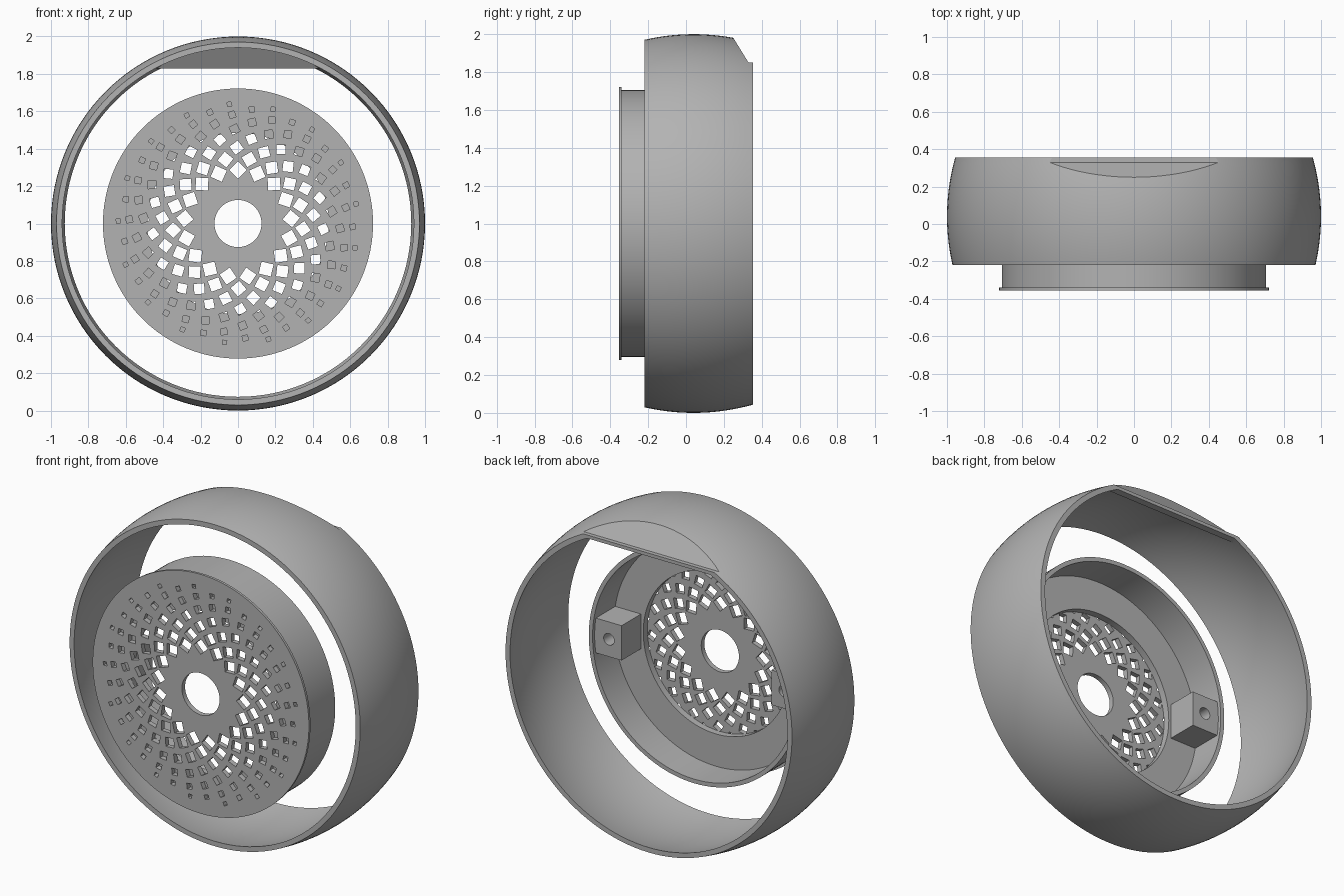
import bpy, bmesh, math
from mathutils import Matrix, Vector

if "Cube" in bpy.data.objects:
    bpy.data.objects.remove(bpy.data.objects["Cube"], do_unlink=True)

CENTRE = Vector((0, 0, 1))

grey = bpy.data.materials.new("plain grey")
grey.use_nodes = True
grey.diffuse_color = (0.45, 0.45, 0.45, 1)
grey.node_tree.nodes["Principled BSDF"].inputs["Base Color"].default_value = grey.diffuse_color


def make(name, bm):
    bmesh.ops.recalc_face_normals(bm, faces=bm.faces)
    mesh = bpy.data.meshes.new(name)
    bm.to_mesh(mesh)
    bm.free()
    mesh.materials.append(grey)
    obj = bpy.data.objects.new(name, mesh)
    bpy.context.collection.objects.link(obj)
    return obj


def revolve(name, profile, closed=False, steps=128):
    """Spin (radius, y) points about the y axis through CENTRE."""
    bm = bmesh.new()
    verts = [bm.verts.new((r, y, CENTRE.z)) for r, y in profile]
    pairs = list(zip(verts, verts[1:]))
    if closed:
        pairs.append((verts[-1], verts[0]))
    edges = [bm.edges.new(p) for p in pairs]
    bmesh.ops.spin(bm, geom=verts + edges, cent=CENTRE, axis=(0, 1, 0),
                   angle=math.tau, steps=steps)
    bmesh.ops.remove_doubles(bm, verts=bm.verts, dist=1e-5)
    return make(name, bm)


def prism(name, points, half_width=0.8):
    """Extrude a (y, z) outline along x."""
    bm = bmesh.new()
    face = bm.faces.new([bm.verts.new((-half_width, y, z)) for y, z in points])
    ext = bmesh.ops.extrude_face_region(bm, geom=[face])["geom"]
    moved = [g for g in ext if isinstance(g, bmesh.types.BMVert)]
    bmesh.ops.translate(bm, verts=moved, vec=(2 * half_width, 0, 0))
    return make(name, bm)


def add_box(bm, location, size, turn=0):
    mat = (Matrix.Translation(location) @ Matrix.Rotation(turn, 4, 'Y')
           @ Matrix.Diagonal((*size, 1)))
    bmesh.ops.create_cube(bm, size=1, matrix=mat)


def add_rod(bm, location, radius, depth, segments=48):
    mat = Matrix.Translation(location) @ Matrix.Rotation(math.pi / 2, 4, 'X')
    bmesh.ops.create_cone(bm, cap_ends=True, segments=segments, radius1=radius,
                          radius2=radius, depth=depth, matrix=mat)


def cut(obj, cutter):
    """Subtract the cutter, bake the result and delete the cutter."""
    mod = obj.modifiers.new("cut", 'BOOLEAN')
    mod.operation, mod.solver, mod.object = 'DIFFERENCE', 'EXACT', cutter
    graph = bpy.context.evaluated_depsgraph_get()
    baked = bpy.data.meshes.new_from_object(obj.evaluated_get(graph))
    obj.modifiers.clear()
    obj.data = baked
    bpy.data.objects.remove(cutter, do_unlink=True)


def bulge(y, radius):
    return radius - 0.44 * (y - 0.04) ** 2


# Barrel-shaped outer ring with a slanted flat at the top rear
FRONT, BACK = -0.22, 0.355
ys = [FRONT + (BACK - FRONT) * i / 16 for i in range(17)]
ring = revolve("outer_ring", [(0, FRONT)] + [(bulge(y, 1.0), y) for y in ys] + [(0, BACK)])
cut(ring, prism("notch", [(0.115, 2.2), (0.33, 1.85), (0.6, 1.85), (0.6, 2.2)]))

inner = [(bulge(y, 0.97), y) for y in [FRONT - 0.05] + ys + [BACK + 0.05]]
cavity = revolve("cavity", [(0, inner[0][1])] + inner + [(0, inner[-1][1])])
cut(cavity, prism("inner_notch", [(0.085, 2.2), (0.312, 1.83), (0.6, 1.83), (0.6, 2.2)]))
cut(ring, cavity)

# Front grille: lipped disc with a centre hole and spiralling square holes
grille = revolve("front_grille", [(0, -0.355), (0.722, -0.355), (0.722, -0.34),
                                  (0.705, -0.34), (0.705, -0.325), (0, -0.325)])
ARMS, ROWS = 17, 9
bm = bmesh.new()
add_rod(bm, (0, -0.34, 1), 0.126, 0.2, 64)
for row in range(ROWS):
    radius = 0.286 + 0.065 * row - 0.0026 * row ** 2
    side = 0.066 - 0.0054 * row
    for arm in range(ARMS):
        a = math.radians(90 - 10.07 * row) + math.tau * arm / ARMS
        spot = CENTRE + Vector((radius * math.cos(a), -0.34, radius * math.sin(a)))
        add_box(bm, spot, (side, 0.2, side), -a - math.radians(45 - 5 * row))
cut(grille, make("grille_holes", bm))

# Open cup behind the grille
cup = revolve("inner_cup", [(0.485, -0.325), (0.705, -0.325), (0.705, -0.08),
                            (0.68, -0.08), (0.68, -0.285), (0.485, -0.285)], closed=True)

# Drilled mounting blocks on both sides of the cup
blocks = []
for label, s in (("left", 1), ("right", -1)):
    bm = bmesh.new()
    add_box(bm, (s * 0.59, -0.2, 1), (0.18, 0.2, 0.21))
    block = make(label + "_mounting_block", bm)
    bm = bmesh.new()
    add_rod(bm, (s * 0.585, -0.1, 1), 0.035, 0.24, 32)
    cut(block, make("screw_hole", bm))
    blocks.append(block)

# Smooth curved walls, keep edges crisp
bpy.ops.object.select_all(action='DESELECT')
for obj in [ring, grille, cup] + blocks:
    obj.select_set(True)
bpy.context.view_layer.objects.active = ring
bpy.ops.object.shade_smooth_by_angle(angle=math.radians(25))
